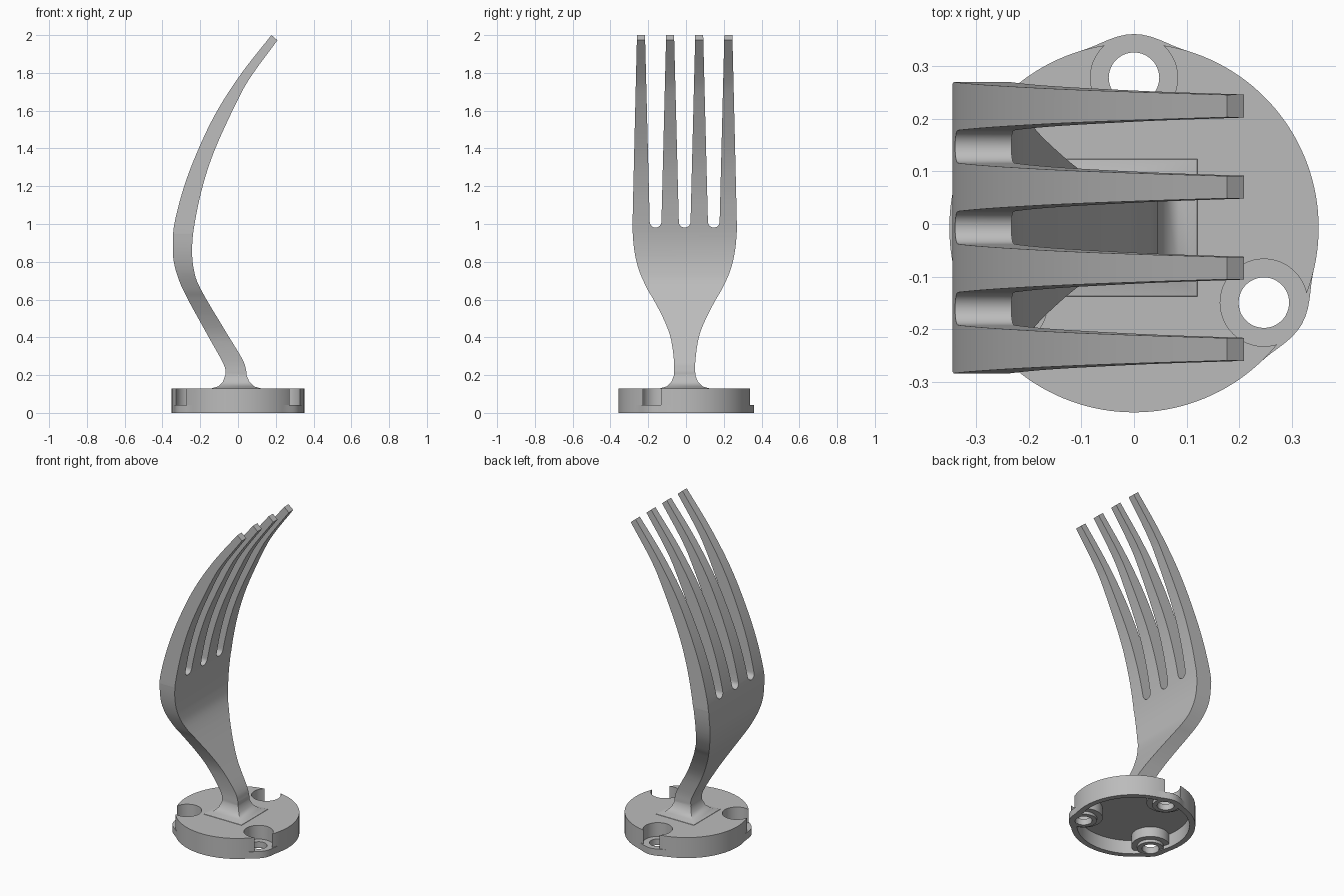
import bpy, bmesh, math
from mathutils import Vector

if "Cube" in bpy.data.objects:
    bpy.data.objects.remove(bpy.data.objects["Cube"])

grey = bpy.data.materials.new("grey")
grey.diffuse_color = (0.5, 0.5, 0.5, 1)
grey.use_nodes = True
grey.node_tree.nodes["Principled BSDF"].inputs["Base Color"].default_value = grey.diffuse_color
YC = -0.007          # centre line of the fork and the base


def spline(pts, steps=6):
    """Smooth curve through 2D points."""
    p = [Vector(q) for q in pts]
    p = [2 * p[0] - p[1]] + p + [2 * p[-1] - p[-2]]
    out = []
    for a, b, c, d in zip(p, p[1:], p[2:], p[3:]):
        for i in range(steps):
            t = i / steps
            out.append(0.5 * (2 * b + (c - a) * t + (2 * a - 5 * b + 4 * c - d) * t * t
                              + (3 * b - a - 3 * c + d) * t ** 3))
    return [tuple(q) for q in out] + [tuple(p[-2])]


def loft(name, rings):
    """Closed solid through rings with equal point counts."""
    bm = bmesh.new()
    vs = [[bm.verts.new(v) for v in r] for r in rings]
    n = len(vs[0])
    for a, b in zip(vs, vs[1:]):
        for i in range(n):
            bm.faces.new((a[i], a[(i + 1) % n], b[(i + 1) % n], b[i]))
    bm.faces.new(vs[0][::-1])
    bm.faces.new(vs[-1])
    bmesh.ops.remove_doubles(bm, verts=bm.verts, dist=1e-5)
    bmesh.ops.recalc_face_normals(bm, faces=bm.faces)
    me = bpy.data.meshes.new(name)
    bm.to_mesh(me)
    bm.free()
    ob = bpy.data.objects.new(name, me)
    me.materials.append(grey)
    bpy.context.collection.objects.link(ob)
    return ob


def cyl(name, x, y, r, z0, z1, n=48):
    ring = [(x + r * math.cos(2 * math.pi * i / n), y + r * math.sin(2 * math.pi * i / n)) for i in range(n)]
    return loft(name, [[(*p, z) for p in ring] for z in (z0, z1)])


def boolean(ob, cutter, op):
    """Apply a boolean and delete the cutter."""
    m = ob.modifiers.new("cut", 'BOOLEAN')
    m.object, m.operation, m.solver = cutter, op, 'EXACT'
    bpy.context.view_layer.objects.active = ob
    bpy.ops.object.modifier_apply(modifier=m.name)
    bpy.data.objects.remove(cutter)


def smooth(ob):
    bpy.ops.object.select_all(action='DESELECT')
    ob.select_set(True)
    bpy.context.view_layer.objects.active = ob
    bpy.ops.object.shade_smooth_by_angle(angle=math.radians(30))


# Flared foot shared by both fork outlines: half width, height
foot = [(0.135, 0.12), (0.13, 0.13), (0.095, 0.14), (0.07, 0.165), (0.057, 0.195)]

# Fork side profile (x, z): back edge up, front edge down
back = [(-0.01 - w, z) for w, z in foot[:4]] + spline(
    [(-0.067, 0.2), (-0.075, 0.255), (-0.16, 0.41), (-0.27, 0.61), (-0.315, 0.71), (-0.34, 0.8),
     (-0.345, 0.88), (-0.337, 1.0), (-0.285, 1.2), (-0.208, 1.4), (-0.11, 1.6), (0.02, 1.8), (0.177, 2.0)])
front = spline(
    [(0.209, 1.973), (0.075, 1.79), (0.0, 1.66), (-0.12, 1.4), (-0.187, 1.2), (-0.23, 1.0), (-0.243, 0.87),
     (-0.234, 0.76), (-0.2, 0.66), (-0.08, 0.455), (0.02, 0.29), (0.042, 0.23), (0.045, 0.2)]
) + [(-0.01 + w, z) for w, z in foot[3::-1]]
side = back + front
fork = loft("fork", [[(x, y, z) for x, z in side] for y in (-0.4, 0.4)])

# Fork width outline (half width, z), mirrored, with rounded slots between tines
edge = foot[:4] + spline(
    [(0.056, 0.2), (0.057, 0.28), (0.075, 0.4), (0.113, 0.5), (0.165, 0.6), (0.2, 0.66), (0.242, 0.755),
     (0.265, 0.85), (0.275, 0.95), (0.275, 1.05), (0.2525, 2.0), (0.25, 2.1)])
slots = []
for c in (0.154, 0, -0.154):
    slots.append((c + 0.0585, 2.1))
    for i in range(13):
        a = math.pi * i / 12
        slots.append((c + 0.031 * math.cos(a), 1.012 - 0.031 * math.sin(a)))
    slots.append((c - 0.0585, 2.1))
outline = edge + slots + [(-w, z) for w, z in reversed(edge)]
boolean(fork, loft("width_cutter", [[(x, YC + w, z) for w, z in outline] for x in (-0.6, 0.6)]), 'INTERSECT')
smooth(fork)

# Base disc with three low rounded ears
EARS = [math.radians(a) for a in (90, 210, 330)]
R, N = 0.351, 144


def ring(z, ear):
    pts = []
    for i in range(N):
        a = 2 * math.pi * i / N
        r = R
        for e in EARS:
            d = abs((a - e + math.pi) % (2 * math.pi) - math.pi)
            if d < 0.29:
                r += ear * math.cos(d / 0.29 * math.pi / 2) ** 2
        pts.append((r * math.cos(a), YC + r * math.sin(a), z))
    return pts


base = loft("base", [ring(0, 0.017), ring(0.042, 0.017), ring(0.042, 0), ring(0.128, 0)])

# Hollow underside, leaving stepped bosses around the screw holes
cavity = cyl("cavity", 0, YC, 0.318, -0.1, 0.085, 96)
centres = [(0.285 * math.cos(e), YC + 0.285 * math.sin(e)) for e in EARS]
for x, y in centres:
    boolean(cavity, cyl("boss", x, y, 0.108, 0.022, 0.2), 'DIFFERENCE')
    boolean(cavity, cyl("boss_ring", x, y, 0.075, 0.004, 0.2), 'DIFFERENCE')
boolean(base, cavity, 'DIFFERENCE')

# Screw head pockets and through holes
for x, y in centres:
    boolean(base, cyl("pocket", x, y, 0.083, 0.042, 0.3), 'DIFFERENCE')
    boolean(base, cyl("hole", x, y, 0.048, -0.1, 0.3), 'DIFFERENCE')
smooth(base)
